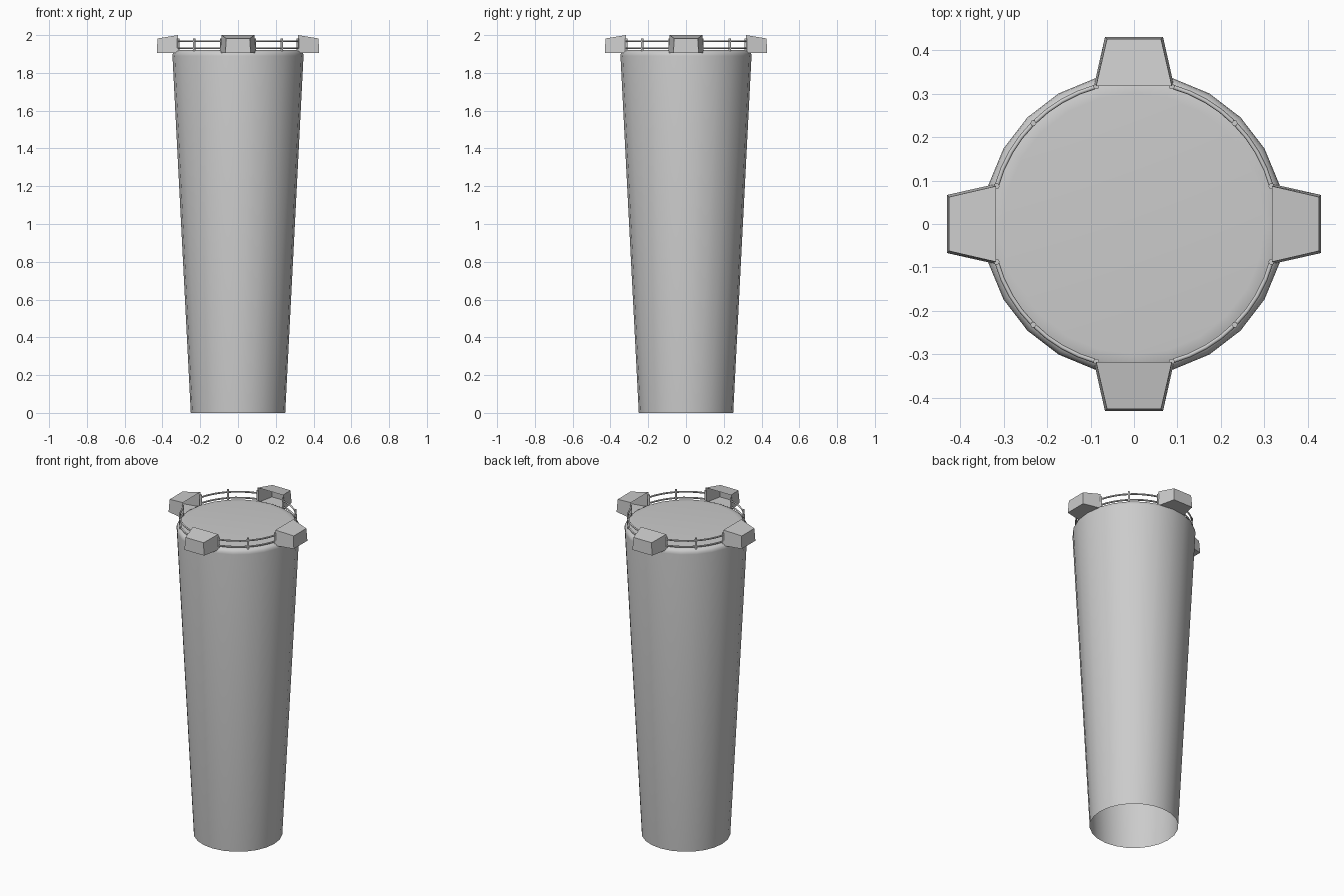
import bpy, bmesh
from math import sin, cos, pi, radians, asin

if "Cube" in bpy.data.objects:
    bpy.data.objects.remove(bpy.data.objects["Cube"])

SEG = 24


def new_object(name, bm, smooth=None):
    bmesh.ops.recalc_face_normals(bm, faces=bm.faces)
    mesh = bpy.data.meshes.new(name)
    bm.to_mesh(mesh)
    bm.free()
    ob = bpy.data.objects.new(name, mesh)
    bpy.context.collection.objects.link(ob)
    if smooth:
        bpy.ops.object.select_all(action='DESELECT')
        ob.select_set(True)
        bpy.context.view_layer.objects.active = ob
        bpy.ops.object.shade_smooth_by_angle(angle=radians(smooth))
    return ob


# Tapered shaft, open underneath, with a rounded shoulder and flat deck
bm = bmesh.new()
profile = [(0.25, 0), (0.347, 1.89), (0.345, 1.903), (0.337, 1.914),
           (0.325, 1.92), (0.30, 1.922)]
rings = [[bm.verts.new((r * cos(2 * pi * i / SEG), r * sin(2 * pi * i / SEG), z))
          for i in range(SEG)] for r, z in profile]
for a, b in zip(rings, rings[1:]):
    for i in range(SEG):
        j = (i + 1) % SEG
        bm.faces.new((a[i], a[j], b[j], b[i]))
bm.faces.new(rings[-1])
new_object("tower_shaft", bm, 50)


# Overhanging lookout boxes: sloping roof, tapered sides, open to the deck
def lookout(name, angle):
    bm = bmesh.new()
    inner = [(-0.092, 0.318, 1.905), (0.092, 0.318, 1.905),
             (0.087, 0.318, 2.0), (-0.087, 0.318, 2.0)]
    outer = [(-0.067, 0.43, 1.905), (0.067, 0.43, 1.905),
             (0.062, 0.426, 1.982), (-0.062, 0.426, 1.982)]
    a = [bm.verts.new(p) for p in inner]
    b = [bm.verts.new(p) for p in outer]
    for i in range(4):
        j = (i + 1) % 4
        bm.faces.new((a[i], a[j], b[j], b[i]))
    bm.faces.new(b)
    ob = new_object(name, bm)
    ob.rotation_euler.z = angle


for k, side in enumerate(("back", "left", "front", "right")):
    lookout("lookout_" + side, k * pi / 2)


# Railings between the lookouts
def rod(name, points, radius):
    cu = bpy.data.curves.new(name, 'CURVE')
    cu.dimensions = '3D'
    cu.bevel_depth = radius
    cu.bevel_resolution = 1
    cu.use_fill_caps = True
    sp = cu.splines.new('POLY')
    sp.points.add(len(points) - 1)
    for p, co in zip(sp.points, points):
        p.co = (*co, 1)
    ob = bpy.data.objects.new(name, cu)
    bpy.context.collection.objects.link(ob)


R = 0.328
gap = asin(0.087 / R)
for q in range(4):
    start, end = q * pi / 2 + gap, (q + 1) * pi / 2 - gap
    angles = [start + (end - start) * i / 8 for i in range(9)]
    for label, z in (("lower", 1.93), ("upper", 1.967)):
        rod(f"rail_{label}_{q}", [(R * cos(a), R * sin(a), z) for a in angles], 0.005)
    for n, a in enumerate((start, (start + end) / 2, end)):
        x, y = R * cos(a), R * sin(a)
        rod(f"rail_post_{q}_{n}", [(x, y, 1.912), (x, y, 1.983)], 0.007)
